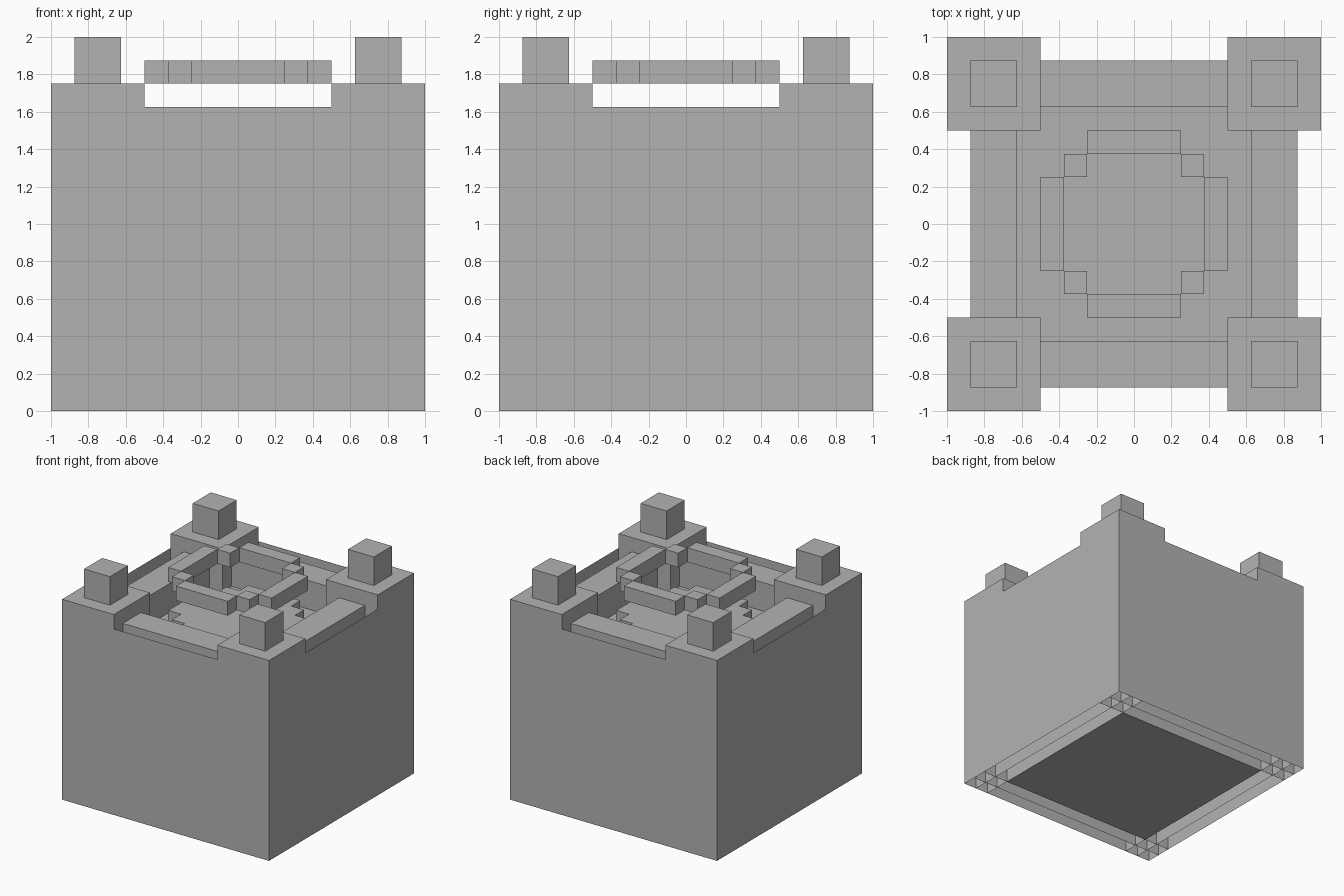
import bpy
import bmesh
from mathutils import Matrix, Vector
from math import pi

cube = bpy.data.objects.get("Cube")
if cube:
    bpy.data.objects.remove(cube, do_unlink=True)

stone = bpy.data.materials.new("stone_grey")
stone.use_nodes = True
GREY = (0.45, 0.45, 0.45, 1)
stone.diffuse_color = GREY
stone.node_tree.nodes["Principled BSDF"].inputs["Base Color"].default_value = GREY

U = 0.125  # grid unit: the block is 16 units wide
FLOOR, RAIL, DECK = 11 * U, 13 * U, 14 * U
SIDES = ("front", "left", "back", "right")


def finish(name, bm, quarter=0):
    """Turn the mesh by quarter turns about z and link it as an object."""
    bmesh.ops.rotate(bm, verts=bm.verts, cent=(0, 0, 0),
                     matrix=Matrix.Rotation(quarter * pi / 2, 3, 'Z'))
    mesh = bpy.data.meshes.new(name)
    bm.to_mesh(mesh)
    bm.free()
    mesh.materials.append(stone)
    obj = bpy.data.objects.new(name, mesh)
    bpy.context.collection.objects.link(obj)


def box(name, lo, hi, quarter=0, skip=()):
    """Box between two corners, leaving out faces that point along skip."""
    bm = bmesh.new()
    bmesh.ops.create_cube(bm, size=1)
    lo, hi = Vector(lo), Vector(hi)
    bm.normal_update()
    hidden = [f for f in bm.faces if any(f.normal.dot(Vector(s)) > 0.9 for s in skip)]
    bmesh.ops.delete(bm, geom=hidden, context='FACES')
    for v in bm.verts:
        v.co = (lo + hi) / 2 + v.co * (hi - lo)
    finish(name, bm, quarter)


def sheet(name, points, quarter=0):
    """Single flat face through the given points."""
    bm = bmesh.new()
    bm.faces.new([bm.verts.new(p) for p in points])
    finish(name, bm, quarter)


DOWN, OUT = (0, 0, -1), (0, -1, 0)
ENDS = ((1, 0, 0), (-1, 0, 0))

for q, side in enumerate(SIDES):
    # Outer wall, notched between the corners
    outline = [(-1, 0), (1, 0), (1, DECK), (0.5, DECK),
               (0.5, RAIL), (-0.5, RAIL), (-0.5, DECK), (-1, DECK)]
    sheet(side + "_wall", [(x, -1, z) for x, z in outline], q)

    # Layered inner sheets that cross at the corners
    for label, depth, top in (("middle", 7 * U, RAIL), ("inner", 6 * U, FLOOR)):
        sheet(f"{side}_{label}_sheet",
              [(-1, -depth, 0), (1, -depth, 0), (1, -depth, top), (-1, -depth, top)], q)

    # Rail between the corner blocks
    box(side + "_rail", (-0.5, -7 * U, FLOOR), (0.5, -5 * U, RAIL), q,
        (OUT, *ENDS))

    # Corner block and its post
    box(side + "_corner_block", (-1, -1, FLOOR), (-0.5, -0.5, DECK), q,
        (OUT, (-1, 0, 0)))
    box(side + "_corner_post", (-7 * U, -7 * U, DECK), (-5 * U, -5 * U, 2), q, (DOWN,))

    # Floating ring: one bar and one corner cube per side
    box(side + "_ring_bar", (-0.25, -0.5, DECK), (0.25, -3 * U, 15 * U), q)
    box(side + "_ring_corner", (-3 * U, -3 * U, DECK), (-0.25, -0.25, 15 * U), q)

# Floor of the top basin and the base panel
R = 5 * U
sheet("basin_floor", [(-R, -R, FLOOR), (R, -R, FLOOR), (R, R, FLOOR), (-R, R, FLOOR)])
B = 6 * U
sheet("base_panel", [(-B, B, 0), (B, B, 0), (B, -B, 0), (-B, -B, 0)])

# Stepped round plate under the ring, extruded from one repeated quarter outline
bm = bmesh.new()
loop = []
for q in range(4):
    turn = Matrix.Rotation(q * pi / 2, 3, 'Z')
    for x, y in ((-2, -4), (2, -4), (2, -3), (3, -3), (3, -2)):
        loop.append(bm.verts.new(turn @ Vector((x * U, y * U, FLOOR))))
plate = bm.faces.new(loop)
bmesh.ops.remove_doubles(bm, verts=bm.verts, dist=0.001)
top = bmesh.ops.extrude_face_region(bm, geom=list(bm.faces))
bmesh.ops.translate(bm, vec=(0, 0, U),
                    verts=[g for g in top["geom"] if isinstance(g, bmesh.types.BMVert)])
bmesh.ops.recalc_face_normals(bm, faces=bm.faces)
finish("stepped_plate", bm)
